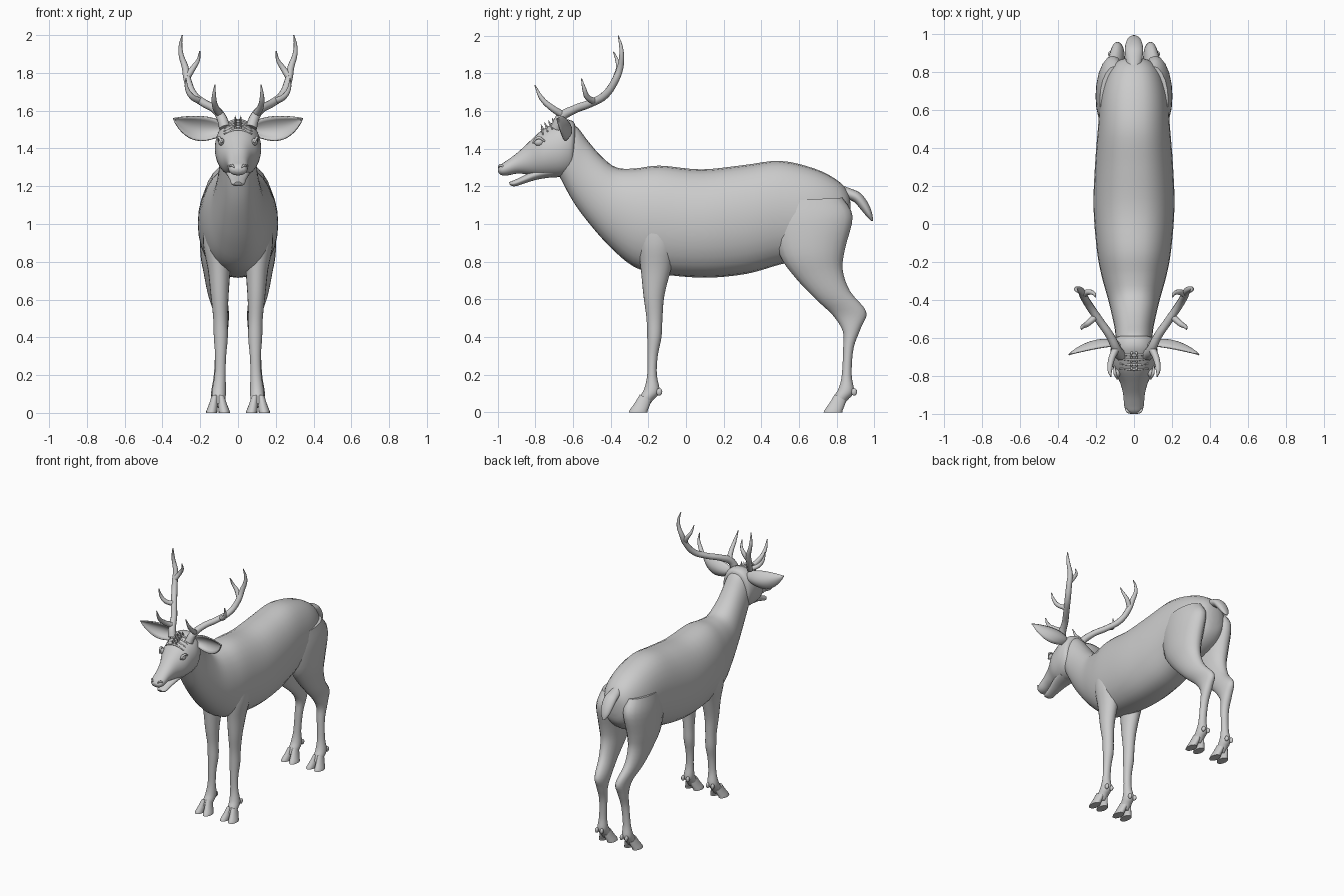
import bpy, bmesh, math
from mathutils import Vector

GREY = bpy.data.materials.new("grey hide")
GREY.diffuse_color = (0.6, 0.6, 0.6, 1)


def finish(ob, mirror=False):
    """Material, left/right mirror and smooth shading."""
    ob.data.materials.clear()
    ob.data.materials.append(GREY)
    if mirror:
        ob.modifiers.new("Mirror", 'MIRROR')
    bpy.ops.object.select_all(action='DESELECT')
    ob.select_set(True)
    bpy.context.view_layer.objects.active = ob
    bpy.ops.object.shade_smooth_by_angle(angle=math.radians(50))
    return ob


def from_bmesh(name, bm, mirror=False):
    bmesh.ops.recalc_face_normals(bm, faces=bm.faces[:])
    me = bpy.data.meshes.new(name)
    bm.to_mesh(me)
    bm.free()
    ob = bpy.data.objects.new(name, me)
    bpy.context.collection.objects.link(ob)
    return finish(ob, mirror)


def smooth_rows(rows, steps):
    """Catmull-Rom interpolation between cross-sections."""
    out = []
    for i in range(len(rows) - 1):
        quad = (rows[max(i - 1, 0)], rows[i], rows[i + 1], rows[min(i + 2, len(rows) - 1)])
        for s in range(steps):
            t = s / steps
            out.append([0.5 * (2 * b + (c - a) * t + (2 * a - 5 * b + 4 * c - d) * t * t
                               + (3 * b - a - 3 * c + d) * t ** 3) for a, b, c, d in zip(*quad)])
    return out + [list(rows[-1])]


def loft(name, rows, mirror=False, n=28, power=1.0, steps=4):
    """Rows: two opposite profile points (y1, z1, y2, z2), centre x, half width."""
    bm = bmesh.new()
    rings = []
    for y1, z1, y2, z2, cx, w in smooth_rows(rows, steps):
        ring = []
        for k in range(n):
            a = 2 * math.pi * k / n
            c, s = math.cos(a), math.sin(a)
            x = cx + w * math.copysign(abs(c) ** power, c)
            ring.append(bm.verts.new((x, (y1 + y2) / 2 + s * (y1 - y2) / 2,
                                      (z1 + z2) / 2 + s * (z1 - z2) / 2)))
        rings.append(ring)
    for p, q in zip(rings, rings[1:]):
        for k in range(n):
            bm.faces.new((p[k], p[(k + 1) % n], q[(k + 1) % n], q[k]))
    bm.faces.new(rings[0])
    bm.faces.new(rings[-1])
    return from_bmesh(name, bm, mirror)


def tube(name, pts, mirror=True):
    """Tapered tube through (x, y, z, radius) points."""
    cu = bpy.data.curves.new(name, 'CURVE')
    cu.dimensions = '3D'
    cu.bevel_depth = 1.0
    cu.bevel_resolution = 3
    cu.resolution_u = 5
    cu.use_fill_caps = True
    sp = cu.splines.new('BEZIER')
    sp.bezier_points.add(len(pts) - 1)
    for bp, (x, y, z, r) in zip(sp.bezier_points, pts):
        bp.co = (x, y, z)
        bp.radius = r
        bp.handle_left_type = bp.handle_right_type = 'AUTO'
    ob = bpy.data.objects.new(name, cu)
    bpy.context.collection.objects.link(ob)
    bpy.ops.object.select_all(action='DESELECT')
    ob.select_set(True)
    bpy.context.view_layer.objects.active = ob
    bpy.ops.object.convert(target='MESH')
    return finish(bpy.context.object, mirror)


def ball(name, loc, scale):
    bm = bmesh.new()
    bmesh.ops.create_uvsphere(bm, u_segments=16, v_segments=10, radius=1)
    for v in bm.verts:
        v.co = Vector(a * b for a, b in zip(v.co, scale)) + Vector(loc)
    return from_bmesh(name, bm, True)


# Torso and neck
loft("torso_and_neck", [
    (.875, 1.10, .872, 1.02, 0, .03), (.86, 1.17, .85, .94, 0, .09),
    (.80, 1.235, .78, .87, 0, .14), (.68, 1.295, .66, .82, 0, .175),
    (.50, 1.335, .50, .785, 0, .19), (.30, 1.312, .32, .735, 0, .205),
    (.08, 1.29, .10, .715, 0, .213), (-.14, 1.31, -.14, .735, 0, .195),
    (-.27, 1.295, -.28, .775, 0, .17), (-.37, 1.30, -.41, .885, 0, .138),
    (-.45, 1.36, -.52, 1.01, 0, .115), (-.52, 1.44, -.60, 1.12, 0, .10),
    (-.59, 1.525, -.66, 1.23, 0, .095), (-.66, 1.53, -.69, 1.29, 0, .085)], power=.85)

# Head and lower jaw
loft("head", [
    (-.585, 1.51, -.60, 1.30, 0, .08), (-.60, 1.545, -.61, 1.268, 0, .108),
    (-.65, 1.555, -.65, 1.252, 0, .122), (-.71, 1.53, -.70, 1.248, 0, .12),
    (-.77, 1.495, -.76, 1.25, 0, .108), (-.84, 1.43, -.82, 1.26, 0, .075),
    (-.90, 1.375, -.89, 1.268, 0, .057), (-.955, 1.335, -.95, 1.258, 0, .052),
    (-.985, 1.315, -.982, 1.26, 0, .042), (-1.0, 1.295, -.997, 1.275, 0, .02)], power=.9)
loft("lower_jaw", [
    (-.72, 1.32, -.70, 1.25, 0, .075), (-.80, 1.29, -.79, 1.236, 0, .058),
    (-.87, 1.253, -.86, 1.215, 0, .042), (-.915, 1.232, -.91, 1.2, 0, .036),
    (-.94, 1.222, -.935, 1.207, 0, .02)])

# Face details
ball("eye", (.088, -.782, 1.435), (.016, .026, .02))
tube("upper_eyelid", [(.086, -.815, 1.43, .005), (.1, -.785, 1.458, .008), (.102, -.75, 1.44, .005)])
tube("nostril", [(.018, -.995, 1.3, .004), (.035, -.985, 1.312, .007), (.043, -.965, 1.3, .004)])
for i in range(4):
    y, z = -.69 - .025 * i, 1.543 - .014 * i
    tube("brow_fold", [(-.075, y + .005, z - .025, .004), (0, y, z, .007), (.075, y + .005, z - .025, .004)], False)
for i in range(5):
    y, z = -.675 - .02 * i, 1.54 - .011 * i
    tube("forelock_tuft", [(.012, y, z, .008), (.014, y - .01, z + .018, .005), (.015, y - .016, z + .034, .001)])

# Cupped ears
bm = bmesh.new()
grid = []
for i in range(13):
    u = i / 12
    half = .018 * (1 - u) + .052 * math.sin(math.pi * u ** .9) ** .8 if 0 < u < 1 else .018 * (1 - u) + .001
    row = []
    for j in range(9):
        v = j / 4 - 1
        row.append(bm.verts.new((.07 + .275 * u - .03 * v * half / .05, -.635 - .05 * u ** 2 + .6 * half * (1 - v * v),
                                 1.492 + .068 * u ** 2 + v * half)))
    grid.append(row)
for p, q in zip(grid, grid[1:]):
    for j in range(8):
        bm.faces.new((p[j], p[j + 1], q[j + 1], q[j]))
ear = from_bmesh("ear", bm, True)
ear.modifiers.new("Thickness", 'SOLIDIFY').thickness = .008

# Antlers: main beam and three tines
tube("antler_beam", [
    (.07, -.69, 1.51, .03), (.088, -.665, 1.565, .026), (.125, -.59, 1.61, .022),
    (.18, -.51, 1.64, .021), (.235, -.43, 1.685, .021), (.268, -.375, 1.765, .02),
    (.28, -.35, 1.83, .018), (.302, -.342, 1.9, .013), (.304, -.347, 1.95, .009), (.295, -.36, 2.0, .003)])
tube("antler_brow_tine", [
    (.095, -.655, 1.58, .02), (.118, -.71, 1.615, .017), (.127, -.765, 1.665, .013), (.122, -.803, 1.738, .003)])
tube("antler_side_tine", [
    (.2, -.485, 1.65, .018), (.245, -.525, 1.675, .015), (.27, -.54, 1.715, .011), (.276, -.555, 1.772, .003)])
tube("antler_inner_tine", [
    (.268, -.37, 1.78, .018), (.238, -.358, 1.825, .015), (.212, -.365, 1.865, .01), (.202, -.385, 1.915, .003)])

# Legs
loft("front_leg", [
    (-.26, 1.05, -.06, 1.05, .11, .07), (-.255, .9, -.05, .9, .108, .078),
    (-.24, .76, -.08, .76, .10, .06), (-.226, .62, -.115, .62, .097, .047),
    (-.21, .5, -.125, .5, .093, .038), (-.206, .4, -.13, .4, .091, .037),
    (-.205, .3, -.15, .3, .092, .029), (-.206, .2, -.155, .2, .095, .029),
    (-.22, .13, -.14, .11, .1, .037), (-.24, .09, -.175, .065, .103, .036),
    (-.255, .05, -.20, .03, .105, .03)], True, n=20)
loft("hind_leg", [
    (.47, 1.12, .83, 1.14, .10, .08), (.46, .99, .885, 1.04, .112, .088),
    (.50, .83, .845, .87, .118, .082), (.585, .71, .832, .76, .115, .066),
    (.69, .6, .87, .645, .107, .051), (.78, .515, .957, .535, .088, .04),
    (.833, .43, .93, .45, .088, .035), (.835, .34, .89, .34, .092, .029),
    (.828, .2, .88, .2, .1, .028), (.812, .13, .892, .11, .104, .037),
    (.79, .09, .858, .065, .105, .036), (.775, .05, .83, .03, .106, .03)], True, n=20)

# Cloven hooves and dewclaws
for leg, dy in (("front", 0), ("hind", 1.035)):
    for side in (-1, 1):
        cx = .106 + side * .017
        loft(leg + "_hoof_toe", [
            (-.245 + dy, .095, -.185 + dy, .06, cx, .02),
            (-.272 + dy, .05, -.195 + dy, .03, cx + side * .008, .025),
            (-.297 + dy, .015, -.203 + dy, .01, cx + side * .015, .029),
            (-.304 + dy, 0, -.205 + dy, 0, cx + side * .017, .03)], True, n=16)
        ball(leg + "_dewclaw", (.104 + side * .02, -.142 + dy, .108), (.012, .016, .02))

# Tail
loft("tail", [
    (.80, 1.215, .80, 1.15, 0, .03), (.87, 1.19, .85, 1.135, 0, .042),
    (.925, 1.165, .895, 1.115, 0, .048), (.965, 1.115, .93, 1.075, 0, .044),
    (.988, 1.06, .96, 1.04, 0, .032), (.994, 1.015, .985, 1.015, 0, .008)], n=20)
